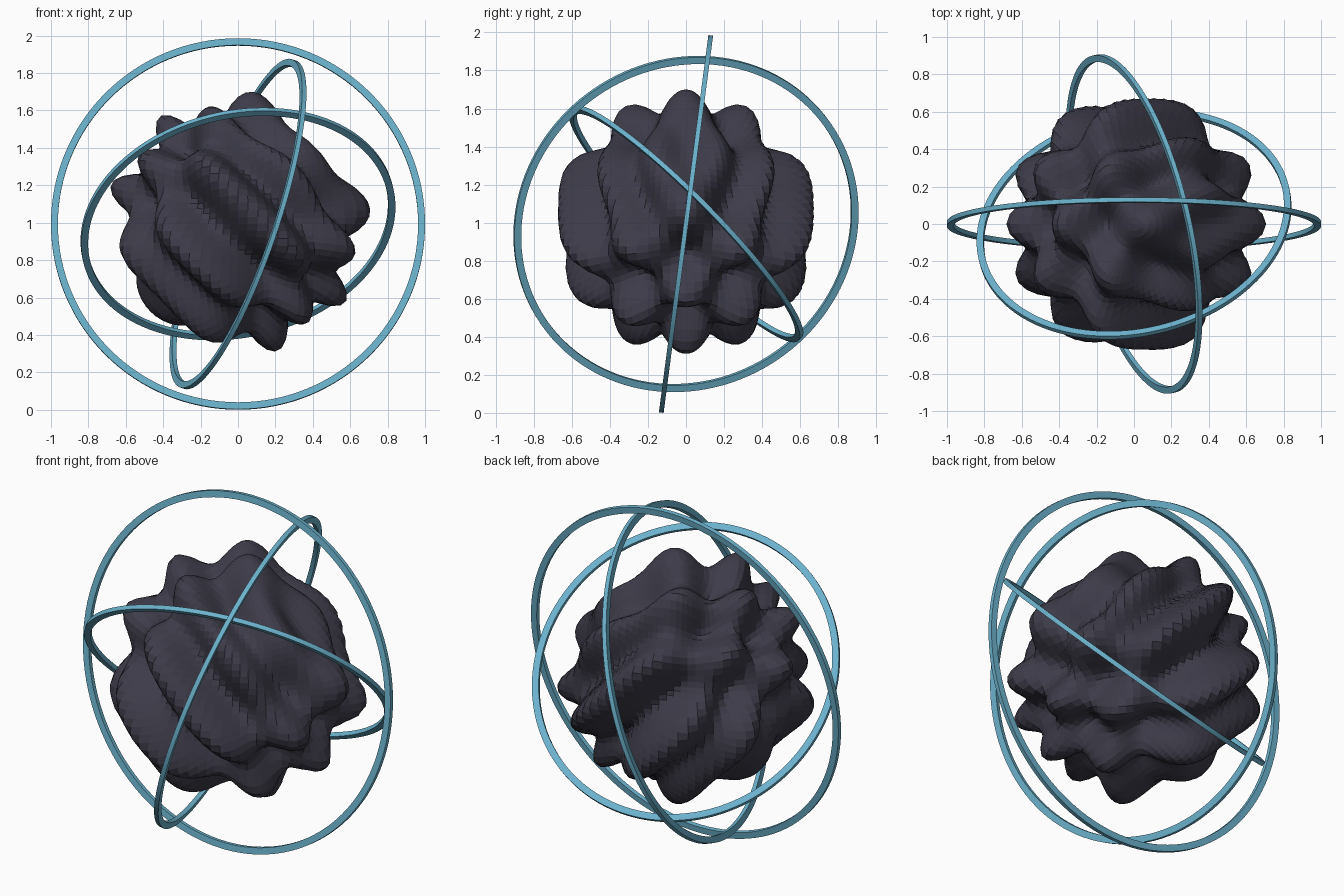
import bpy, bmesh, math
from mathutils import Vector

if "Cube" in bpy.data.objects:
    bpy.data.objects.remove(bpy.data.objects["Cube"])

CENTRE = Vector((0, 0, 0.993))


def material(name, colour):
    m = bpy.data.materials.new(name)
    m.diffuse_color = (*colour, 1)
    m.use_nodes = True
    m.node_tree.nodes["Principled BSDF"].inputs["Base Color"].default_value = m.diffuse_color
    return m


dark = material("dark_slate", (0.047, 0.044, 0.066))
blue = material("ring_blue", (0.15, 0.45, 0.61))


def add_object(name, bm, mat):
    bmesh.ops.recalc_face_normals(bm, faces=bm.faces)
    mesh = bpy.data.meshes.new(name)
    bm.to_mesh(mesh)
    bm.free()
    mesh.materials.append(mat)
    obj = bpy.data.objects.new(name, mesh)
    bpy.context.collection.objects.link(obj)
    obj.location = CENTRE
    return obj


# Lumpy core: a sphere pushed in and out by crossed waves
BASE, BUMP, FREQ = 0.596, 0.115, 7.1
bm = bmesh.new()
bmesh.ops.create_uvsphere(bm, u_segments=80, v_segments=56, radius=1)
for v in bm.verts:
    p = v.co.normalized()
    wave = math.sin(FREQ * (p.x + p.z)) * math.cos(FREQ * p.y)
    v.co = p * (BASE + BUMP * wave)
add_object("lumpy_core", bm, dark)


# Flat orbit rings: a rectangular section swept round an axis
def ring(name, outer, axis, width=0.037, depth=0.025, steps=128):
    bm = bmesh.new()
    section = [(outer - width, -depth / 2), (outer, -depth / 2),
               (outer, depth / 2), (outer - width, depth / 2)]
    loops = []
    for i in range(steps):
        a = math.tau * i / steps
        loops.append([bm.verts.new((r * math.cos(a), r * math.sin(a), h))
                      for r, h in section])
    for i in range(steps):
        a, b = loops[i], loops[(i + 1) % steps]
        for j in range(4):
            k = (j + 1) % 4
            bm.faces.new((a[j], b[j], b[k], a[k]))
    obj = add_object(name, bm, blue)
    obj.rotation_mode = 'QUATERNION'
    obj.rotation_quaternion = Vector(axis).to_track_quat('Z', 'Y')
    bpy.ops.object.select_all(action='DESELECT')
    obj.select_set(True)
    bpy.context.view_layer.objects.active = obj
    bpy.ops.object.shade_smooth_by_angle(angle=math.radians(30))


ring("outer_ring", 1.0, (0, 0.991, -0.13))
ring("middle_ring", 0.927, (0.924, 0.217, -0.315))
ring("inner_ring", 0.852, (-0.167, 0.70, 0.694))
